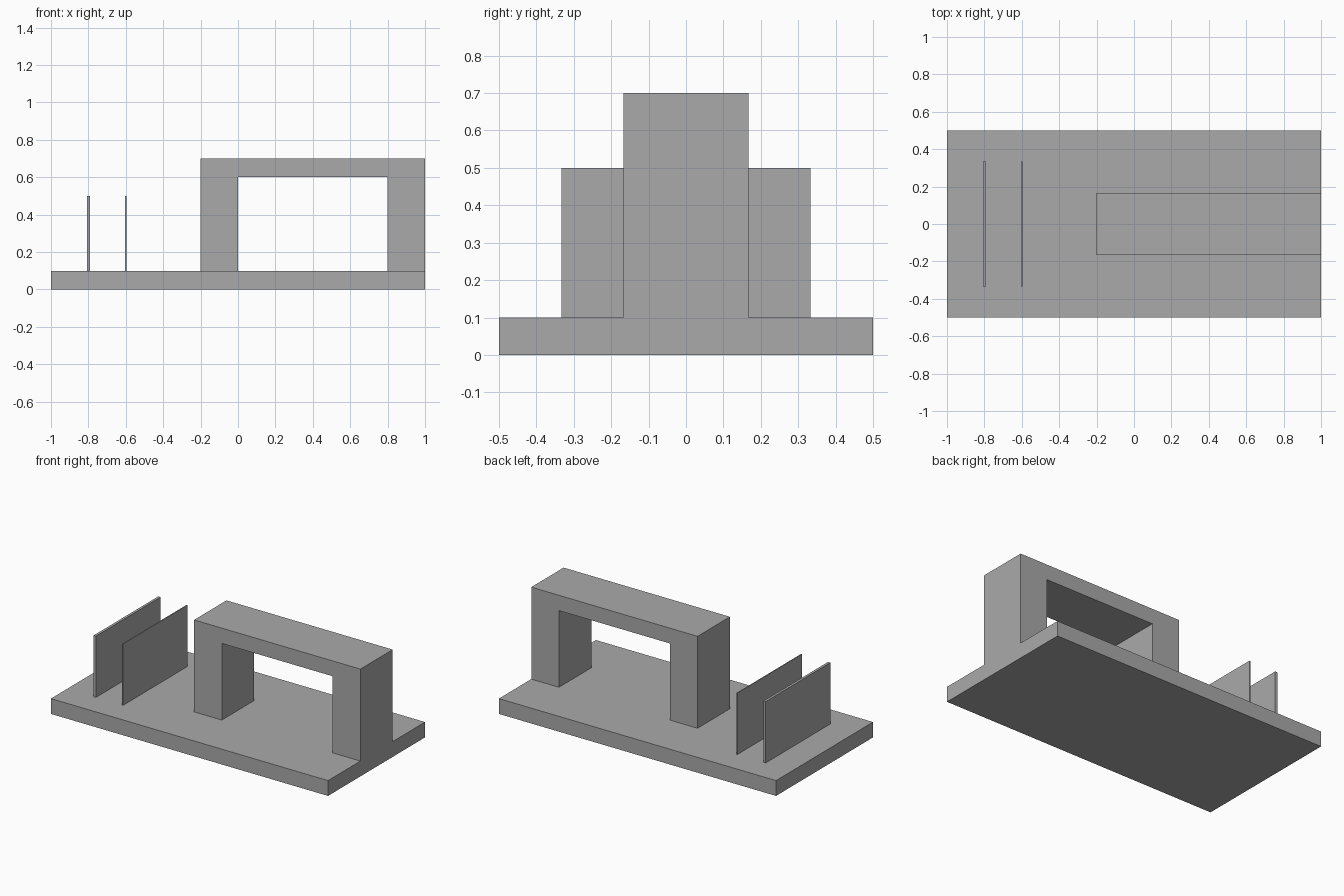
import bpy
import bmesh

cube = bpy.data.objects.get("Cube")
if cube:
    bpy.data.objects.remove(cube, do_unlink=True)

# Single plain grey
grey = bpy.data.materials.new("plain_grey")
grey.use_nodes = True
colour = (0.4, 0.4, 0.4, 1)
grey.diffuse_color = colour
grey.node_tree.nodes["Principled BSDF"].inputs["Base Color"].default_value = colour


def extrude_profile(name, points, half_depth):
    """Extrude an (x, z) outline along y, centred on y = 0."""
    bm = bmesh.new()
    face = bm.faces.new([bm.verts.new((x, -half_depth, z)) for x, z in points])
    result = bmesh.ops.extrude_face_region(bm, geom=[face])
    moved = [v for v in result["geom"] if isinstance(v, bmesh.types.BMVert)]
    bmesh.ops.translate(bm, verts=moved, vec=(0, 2 * half_depth, 0))
    bmesh.ops.recalc_face_normals(bm, faces=bm.faces)
    mesh = bpy.data.meshes.new(name)
    bm.to_mesh(mesh)
    bm.free()
    mesh.materials.append(grey)
    obj = bpy.data.objects.new(name, mesh)
    bpy.context.collection.objects.link(obj)
    return obj


def box(name, x0, x1, z0, z1, half_depth):
    return extrude_profile(name, [(x0, z0), (x1, z0), (x1, z1), (x0, z1)], half_depth)


TOP = 0.1  # upper surface of the base

# Base slab
box("base", -1, 1, 0, TOP, 0.5)

# Squared arch with two legs
extrude_profile("arch", [(-0.2, TOP), (0, TOP), (0, 0.6), (0.8, 0.6),
                         (0.8, TOP), (1, TOP), (1, 0.7), (-0.2, 0.7)], 1 / 6)

# Two thin upright panels
for name, x, thickness in (("thick_panel", -0.8, 0.0167), ("thin_panel", -0.6, 0.0067)):
    box(name, x - thickness / 2, x + thickness / 2, TOP, 0.5, 1 / 3)
